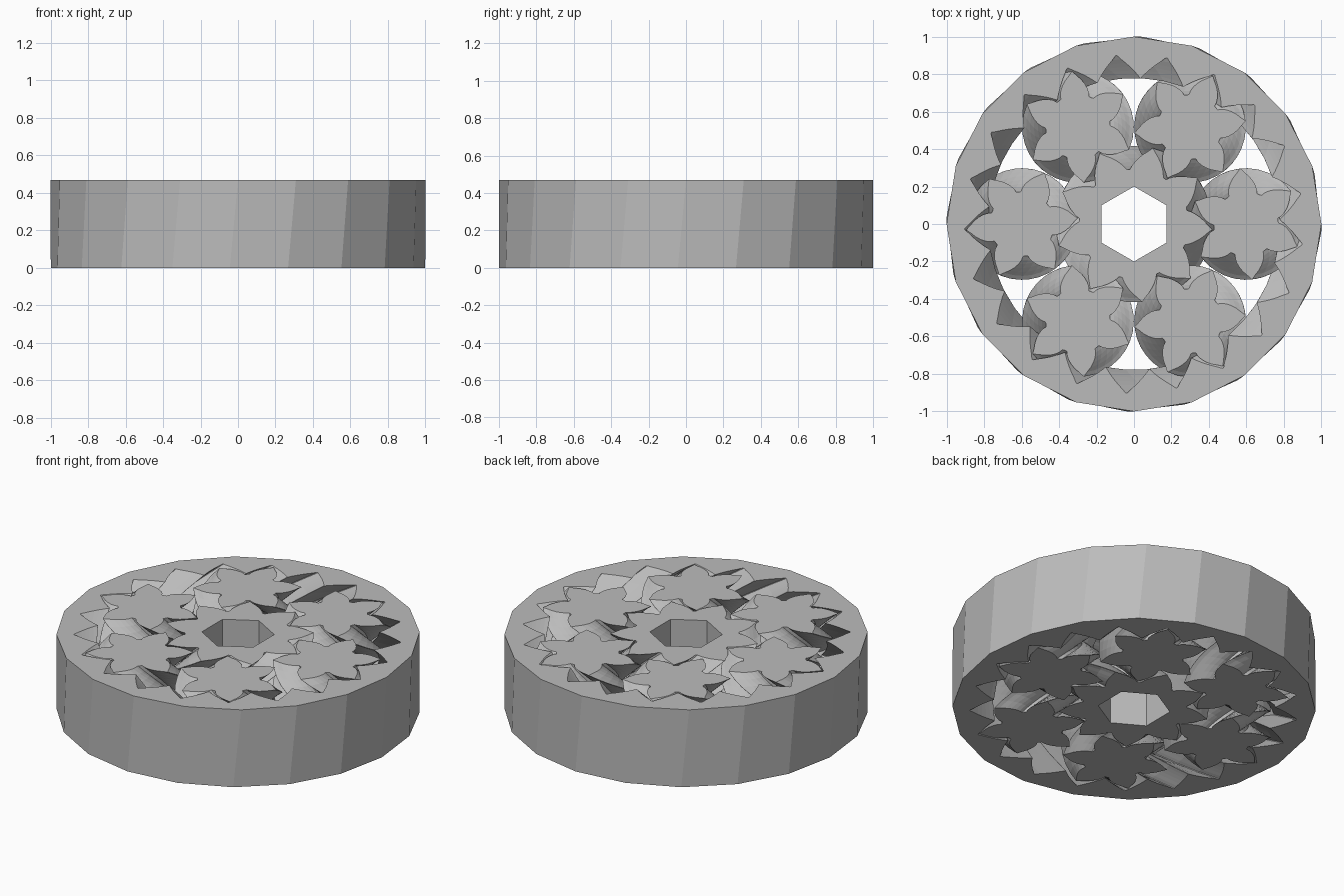
import bpy, bmesh
from math import pi, sin, cos, tan, acos, radians

if "Cube" in bpy.data.objects:
    bpy.data.objects.remove(bpy.data.objects["Cube"])

HEIGHT = 0.47
SUN_TEETH, PLANET_TEETH, PLANETS = 9, 6, 6
RING_TEETH = SUN_TEETH + 2 * PLANET_TEETH
PITCH_R = 0.837                        # pitch radius of the ring
PITCH = 2 * PITCH_R * pi / RING_TEETH  # arc length of one tooth
TWIST = 1.4                            # teeth of twist per herringbone half
PRESSURE = radians(45)
GAP = 0.008

grey = bpy.data.materials.new("light_grey")
grey.use_nodes = True
colour = (0.5, 0.5, 0.5, 1)
grey.diffuse_color = colour
grey.node_tree.nodes["Principled BSDF"].inputs["Base Color"].default_value = colour


def circle_profile(radius, sides, turn=0):
    return [(radius, 2 * pi * i / sides + turn) for i in range(sides)]


def gear_profile(teeth, gap, steps=6):
    """Involute gear outline as (radius, angle) pairs."""
    pitch_r = PITCH * teeth / (2 * pi)
    base = pitch_r * cos(PRESSURE)
    low = max(base, pitch_r - PITCH / 4 - gap / 2)
    high = pitch_r + PITCH / 4 - gap / 2
    flank = []
    for i in range(steps + 1):
        r = low + (high - low) * i / steps
        a = acos(min(1, base / r))
        half = pi / (2 * teeth) - gap / (2 * base)
        half += (tan(PRESSURE) - PRESSURE) - (tan(a) - a)
        flank.append((r, min(max(half, 0.004), pi / teeth * 0.99)))
    outline = []
    for t in range(teeth):
        mid = 2 * pi * t / teeth
        outline += [(r, mid - h) for r, h in flank]
        outline += [(r, mid + h) for r, h in reversed(flank)]
    return outline


def herringbone(teeth, hand, slices):
    """Heights and turns of the layers of a V-shaped twist."""
    full = hand * TWIST * 2 * pi / teeth
    return [(HEIGHT * i / (2 * slices), full * abs(i / slices - 1))
            for i in range(2 * slices + 1)]


def add_wall(bm, profile, layers):
    """Skin a profile through its layers; return the two rim edge loops."""
    rows = [[bm.verts.new((r * cos(a + turn), r * sin(a + turn), z))
             for r, a in profile] for z, turn in layers]
    n = len(profile)
    for lower, upper in zip(rows, rows[1:]):
        for i in range(n):
            j = (i + 1) % n
            bm.faces.new((lower[i], lower[j], upper[j], upper[i]))
    return [[bm.edges.get((row[i], row[(i + 1) % n])) for i in range(n)]
            for row in (rows[0], rows[-1])]


def build_part(name, walls, location=(0, 0, 0), turn=0):
    bm = bmesh.new()
    rims = [add_wall(bm, profile, layers) for profile, layers in walls]
    # Flat caps between the walls
    for end, direction in ((0, -1), (1, 1)):
        edges = [e for rim in rims for e in rim[end]]
        bmesh.ops.triangle_fill(bm, edges=edges, use_beauty=True,
                                normal=(0, 0, direction))
    bmesh.ops.recalc_face_normals(bm, faces=bm.faces)
    mesh = bpy.data.meshes.new(name)
    bm.to_mesh(mesh)
    bm.free()
    mesh.materials.append(grey)
    ob = bpy.data.objects.new(name, mesh)
    ob.location = location
    ob.rotation_euler.z = turn
    bpy.context.scene.collection.objects.link(ob)


# Outer ring: faceted, slightly twisted rim with internal teeth
build_part("outer_ring", [
    (circle_profile(1, 20), [(0, radians(-2.5)), (HEIGHT, 0)]),
    (gear_profile(RING_TEETH, -GAP), herringbone(RING_TEETH, -1, 3))])

# Sun gear with a hexagonal hole
sun_turn = pi / SUN_TEETH
build_part("sun_gear", [
    (gear_profile(SUN_TEETH, GAP), herringbone(SUN_TEETH, 1, 5)),
    (circle_profile(0.2, 6, pi / 2 - sun_turn), [(0, 0), (HEIGHT, 0)])],
    turn=sun_turn)

# Planet gears around the sun
orbit = PITCH_R * (SUN_TEETH + PLANET_TEETH) / RING_TEETH
for i in range(PLANETS):
    angle = 2 * pi * i / PLANETS
    mesh_turn = i * SUN_TEETH / PLANETS * 2 * pi / PLANET_TEETH
    build_part(f"planet_gear_{i + 1}", [
        (gear_profile(PLANET_TEETH, GAP), herringbone(PLANET_TEETH, -1, 8))],
        location=(orbit * cos(angle), orbit * sin(angle), 0),
        turn=angle + mesh_turn)
